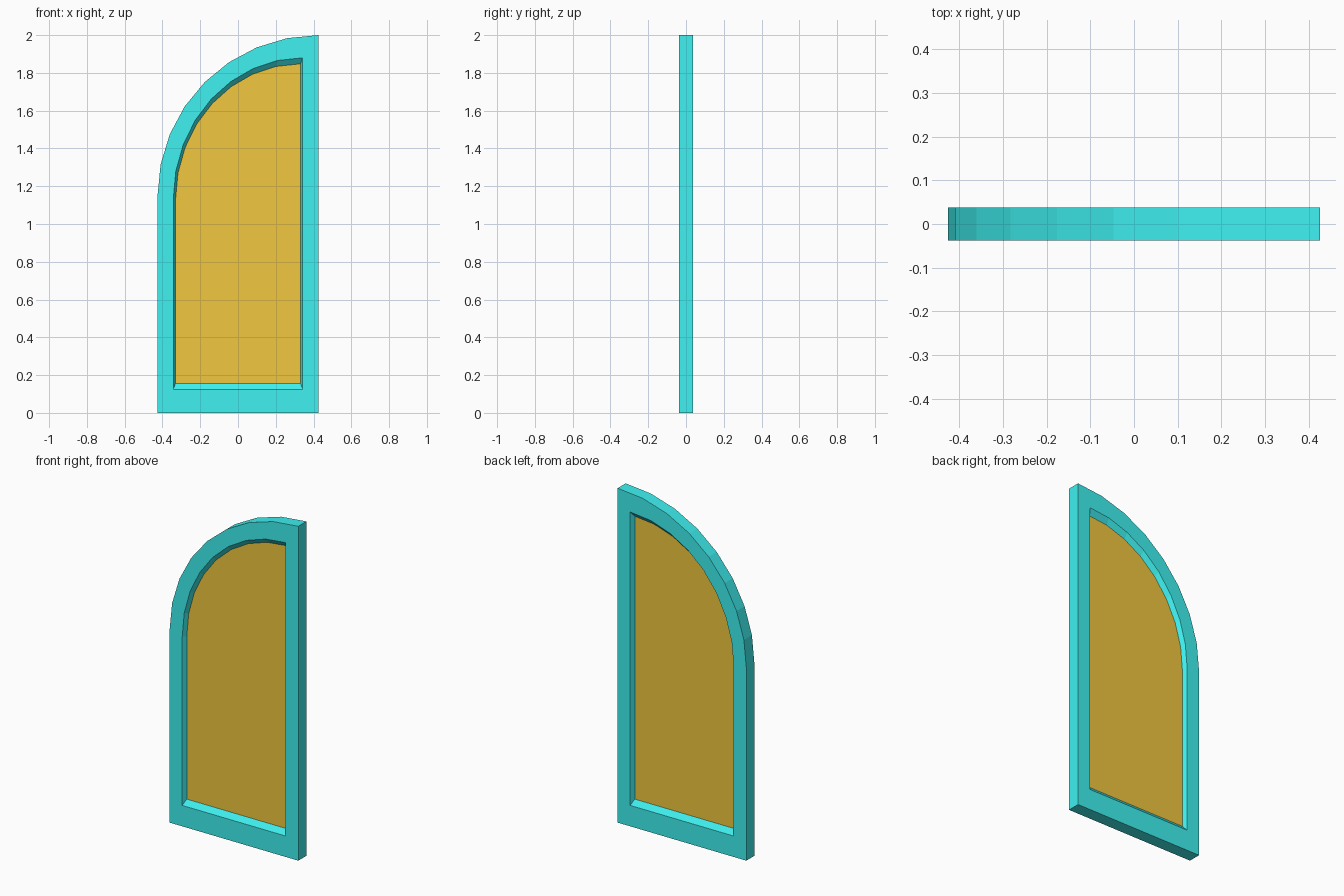
import bpy, bmesh
from math import cos, sin, pi

if "Cube" in bpy.data.objects:
    bpy.data.objects.remove(bpy.data.objects["Cube"])

HALF_W, SPRING, ARC = 0.426, 1.15, 0.85
FACE_Y, PANEL_Y = 0.038, 0.012   # half thickness of frame and panel


def outline(sx=1.0, sz=1.0, z0=0.0):
    """Half-arch outline (square right side, quarter-circle top left), scaled."""
    pts = [(HALF_W, 0.0), (-HALF_W, 0.0)]
    for i in range(9):
        a = i * pi / 16
        pts.append((HALF_W - 2 * HALF_W * cos(a), SPRING + ARC * sin(a)))
    return [(x * sx, z * sz + z0) for x, z in pts]


def finish(bm, name, color):
    bmesh.ops.recalc_face_normals(bm, faces=bm.faces)
    mesh = bpy.data.meshes.new(name)
    bm.to_mesh(mesh)
    bm.free()
    mat = bpy.data.materials.new(name + "_colour")
    mat.diffuse_color = color
    mat.use_nodes = True
    mat.node_tree.nodes["Principled BSDF"].inputs["Base Color"].default_value = mat.diffuse_color
    mesh.materials.append(mat)
    obj = bpy.data.objects.new(name, mesh)
    bpy.context.collection.objects.link(obj)
    return obj


outer = outline()
inner = outline(0.804, 0.8775, 0.125)
pane = outline(0.776, 0.846, 0.156)

# Frame: closed band of loops running from front to back around the opening
bm = bmesh.new()
section = [(pane, -PANEL_Y), (inner, -FACE_Y), (outer, -FACE_Y),
           (outer, FACE_Y), (inner, FACE_Y), (pane, PANEL_Y)]
loops = [[bm.verts.new((x, y, z)) for x, z in pts] for pts, y in section]
n = len(outer)
for k in range(len(loops)):
    a, b = loops[k], loops[(k + 1) % len(loops)]
    for i in range(n):
        j = (i + 1) % n
        bm.faces.new((a[i], a[j], b[j], b[i]))
finish(bm, "arched_frame", (0.05, 0.88, 0.88, 1))

# Panel: flat slab filling the opening
bm = bmesh.new()
front, back = [[bm.verts.new((x, y, z)) for x, z in pane]
               for y in (-PANEL_Y, PANEL_Y)]
bm.faces.new(front)
bm.faces.new(back[::-1])
for i in range(n):
    j = (i + 1) % n
    bm.faces.new((front[i], back[i], back[j], front[j]))
finish(bm, "panel", (0.88, 0.57, 0.05, 1))
